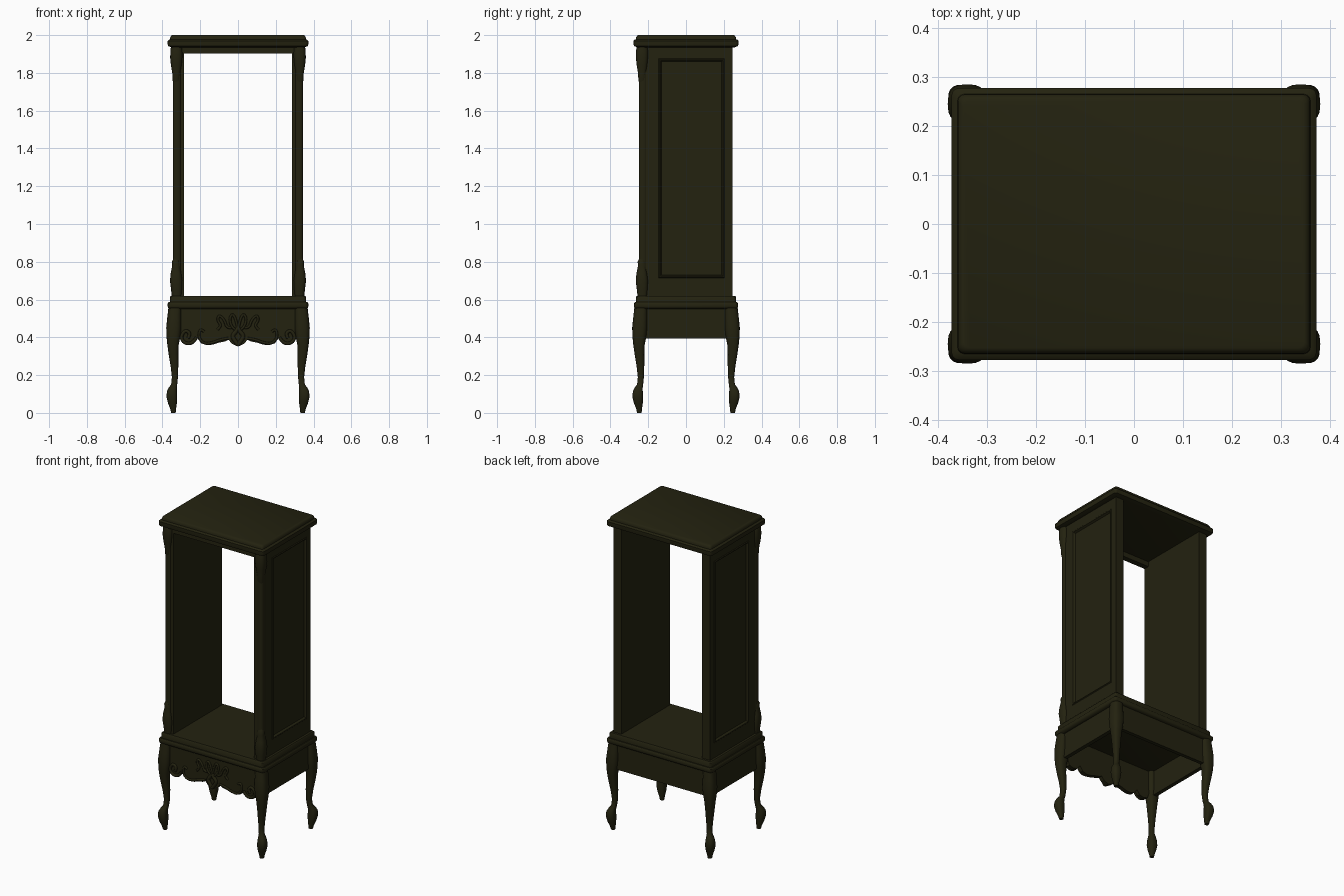
import bpy, bmesh
from math import cos, sin, pi, copysign

if "Cube" in bpy.data.objects:
    bpy.data.objects.remove(bpy.data.objects["Cube"])

# Dark stained wood
wood = bpy.data.materials.new("dark stained wood")
wood.use_nodes = True
COLOUR = (0.017, 0.016, 0.005, 1)
wood.diffuse_color = COLOUR
shader = next(n for n in wood.node_tree.nodes if n.type == "BSDF_PRINCIPLED")
shader.inputs["Base Color"].default_value = COLOUR
shader.inputs["Roughness"].default_value = 0.6


def finish(obj, mirror="", smooth=False):
    """Give the wood, optional smooth shading and mirrored copies."""
    obj.data.materials.append(wood)
    if smooth:
        bpy.ops.object.select_all(action="DESELECT")
        obj.select_set(True)
        bpy.context.view_layer.objects.active = obj
        bpy.ops.object.shade_smooth_by_angle(angle=0.7)
    if mirror:
        mod = obj.modifiers.new("mirror", "MIRROR")
        mod.use_axis = ("x" in mirror, "y" in mirror, False)
        mod.use_mirror_merge = False
    return obj


def loft(name, rings, mirror="", smooth=False):
    """Skin a stack of equal rings and close both ends."""
    bm = bmesh.new()
    loops = [[bm.verts.new(p) for p in ring] for ring in rings]
    for a, b in zip(loops, loops[1:]):
        for i in range(len(a)):
            j = (i + 1) % len(a)
            bm.faces.new((a[i], a[j], b[j], b[i]))
    bm.faces.new(loops[0])
    bm.faces.new(loops[-1])
    bmesh.ops.recalc_face_normals(bm, faces=bm.faces)
    mesh = bpy.data.meshes.new(name)
    bm.to_mesh(mesh)
    bm.free()
    obj = bpy.data.objects.new(name, mesh)
    bpy.context.collection.objects.link(obj)
    return finish(obj, mirror, smooth)


def box(name, x, y, z, mirror=""):
    return loft(name, [[(x[0], y[0], h), (x[1], y[0], h), (x[1], y[1], h), (x[0], y[1], h)]
                       for h in z], mirror)


def slab(name, profile, hx, hy, r=0.014):
    """Moulded rectangular slab; the profile lists (inset, height)."""
    rings = []
    for inset, z in profile:
        ring = []
        for k, (sx, sy) in enumerate(((1, 1), (-1, 1), (-1, -1), (1, -1))):
            for s in range(4):
                a = (k + s / 3) * pi / 2
                ring.append((sx * (hx - inset - r) + r * cos(a),
                             sy * (hy - inset - r) + r * sin(a), z))
        rings.append(ring)
    return loft(name, rings, smooth=True)


def corner_form(name, stations, cx, cy, mirror, n=20, power=0.75):
    """Carved corner piece: (height, outer inset, inner inset) from a corner."""
    sx, sy = copysign(1, cx), copysign(1, cy)
    rings = []
    for z, out, inn in stations:
        mid, half = (out + inn) / 2, (inn - out) / 2
        ring = []
        for i in range(n):
            a = 2 * pi * i / n
            c, s = cos(a), sin(a)
            ring.append((cx - sx * (mid + half * copysign(abs(c) ** power, c)),
                         cy - sy * (mid + half * copysign(abs(s) ** power, s)), z))
        rings.append(ring)
    return loft(name, rings, mirror, True)


def scroll(name, points, y, radius):
    """Raised carved strand on the front apron, mirrored to both sides."""
    curve = bpy.data.curves.new(name, "CURVE")
    curve.dimensions = "3D"
    curve.bevel_depth = radius
    curve.bevel_resolution = 2
    curve.use_fill_caps = True
    curve.resolution_u = 6
    sp = curve.splines.new("NURBS")
    sp.points.add(len(points) - 1)
    for p, (x, z) in zip(sp.points, points):
        p.co = (x, y, z, 1)
    sp.use_endpoint_u = True
    sp.order_u = 3
    obj = bpy.data.objects.new(name, curve)
    bpy.context.collection.objects.link(obj)
    return finish(obj, "x")


# Cornice and top
slab("top_cornice", [(0.02, 1.935), (0.002, 1.942), (0, 1.95), (0, 1.97), (0.006, 1.976),
                     (0.012, 1.978), (0.013, 1.988), (0.018, 1.997), (0.024, 2.0)], 0.372, 0.277)
box("front_top_rail", (-0.3, 0.3), (-0.245, -0.21), (1.903, 1.945))

# Side panels with a sunk field
def side_rect(x, y0, y1, z0, z1):
    return [(x, y0, z0), (x, y1, z0), (x, y1, z1), (x, y0, z1)]

outer = (-0.235, 0.245, 0.61, 1.945)
field = (-0.145, 0.205, 0.715, 1.875)
def shrunk(d):
    return (field[0] + d, field[1] - d, field[2] + d, field[3] - d)

loft("side_panel", [side_rect(0.285, *outer), side_rect(0.341, *outer),
                    side_rect(0.341, *field), side_rect(0.345, *shrunk(0.004)),
                    side_rect(0.345, *shrunk(0.009)), side_rect(0.333, *shrunk(0.016)),
                    side_rect(0.333, *shrunk(0.022))], "x")

# Front posts: flat stile, rounded column and carved leaf ends
box("front_stile", (0.285, 0.31), (-0.245, -0.2), (0.61, 1.945), "x")
corner_form("front_corner_column", [(0.61, 0, 0.045), (1.945, 0, 0.045)], 0.345, -0.25, "x")
corner_form("upper_leaf", [(1.73, 0.024, 0.04), (1.76, 0.014, 0.052), (1.8, 0.012, 0.055),
                           (1.84, 0.005, 0.062), (1.88, 0.001, 0.066), (1.92, 0.002, 0.066),
                           (1.945, 0.006, 0.06)], 0.36, -0.266, "x")
corner_form("lower_leaf", [(0.61, 0.01, 0.06), (0.65, 0.006, 0.064), (0.7, 0, 0.066),
                           (0.74, 0.004, 0.06), (0.78, 0.012, 0.052), (0.8, 0.01, 0.05),
                           (0.83, 0.024, 0.04)], 0.36, -0.266, "x")

# Stepped base and cabinet floor
slab("base_upper_step", [(0, 0.583), (0, 0.614), (0.005, 0.62)], 0.361, 0.265)
slab("base_lower_step", [(0.012, 0.55), (0.002, 0.557), (0, 0.563), (0, 0.58), (0.005, 0.586)],
     0.372, 0.276)

# Plain aprons
box("side_apron", (0.325, 0.35), (-0.23, 0.23), (0.393, 0.56), "x")
box("back_apron", (-0.33, 0.33), (0.235, 0.258), (0.393, 0.56))

# Scalloped front apron
half = [(0.015, 0.358), (0.035, 0.368), (0.05, 0.388), (0.07, 0.378), (0.1, 0.372), (0.13, 0.362),
        (0.165, 0.358), (0.195, 0.368), (0.215, 0.396), (0.235, 0.37), (0.265, 0.362),
        (0.295, 0.37), (0.305, 0.4), (0.33, 0.42), (0.33, 0.56)]
outline = [(-x, z) for x, z in reversed(half)] + [(0, 0.352)] + half
loft("front_apron", [[(x, y, z) for x, z in outline] for y in (-0.256, -0.23)])

# Carved relief on the front apron
scroll("centre_loop", [(0, 0.44), (0.012, 0.5), (0.03, 0.525), (0.045, 0.5), (0.035, 0.455),
                       (0.015, 0.44)], -0.258, 0.007)
scroll("centre_leaf", [(0.035, 0.45), (0.06, 0.45), (0.07, 0.49), (0.1, 0.52), (0.11, 0.49),
                       (0.085, 0.46), (0.11, 0.44)], -0.258, 0.007)
scroll("pendant_leaf", [(0, 0.36), (0.02, 0.385), (0.03, 0.41), (0.01, 0.43), (0, 0.45)],
       -0.26, 0.011)
scroll("lower_edge_scroll", [(0.05, 0.395), (0.09, 0.39), (0.13, 0.372), (0.18, 0.365),
                             (0.21, 0.4), (0.2, 0.45), (0.18, 0.43)], -0.257, 0.007)
scroll("outer_scroll", [(0.22, 0.4), (0.235, 0.37), (0.28, 0.365), (0.305, 0.4), (0.28, 0.44),
                        (0.25, 0.42), (0.265, 0.395)], -0.257, 0.009)

# Cabriole legs with scroll feet
corner_form("cabriole_leg", [(0, 0.026, 0.05), (0.02, 0.022, 0.052), (0.05, 0.01, 0.056),
                             (0.085, 0.001, 0.058), (0.115, 0.004, 0.056), (0.135, 0.014, 0.056),
                             (0.15, 0.026, 0.058), (0.19, 0.03, 0.062), (0.25, 0.023, 0.064),
                             (0.31, 0.013, 0.064), (0.36, 0.006, 0.066), (0.4, 0.002, 0.074),
                             (0.45, 0, 0.08), (0.5, 0.005, 0.08), (0.56, 0.012, 0.08)],
            0.38, 0.285, "xy")
